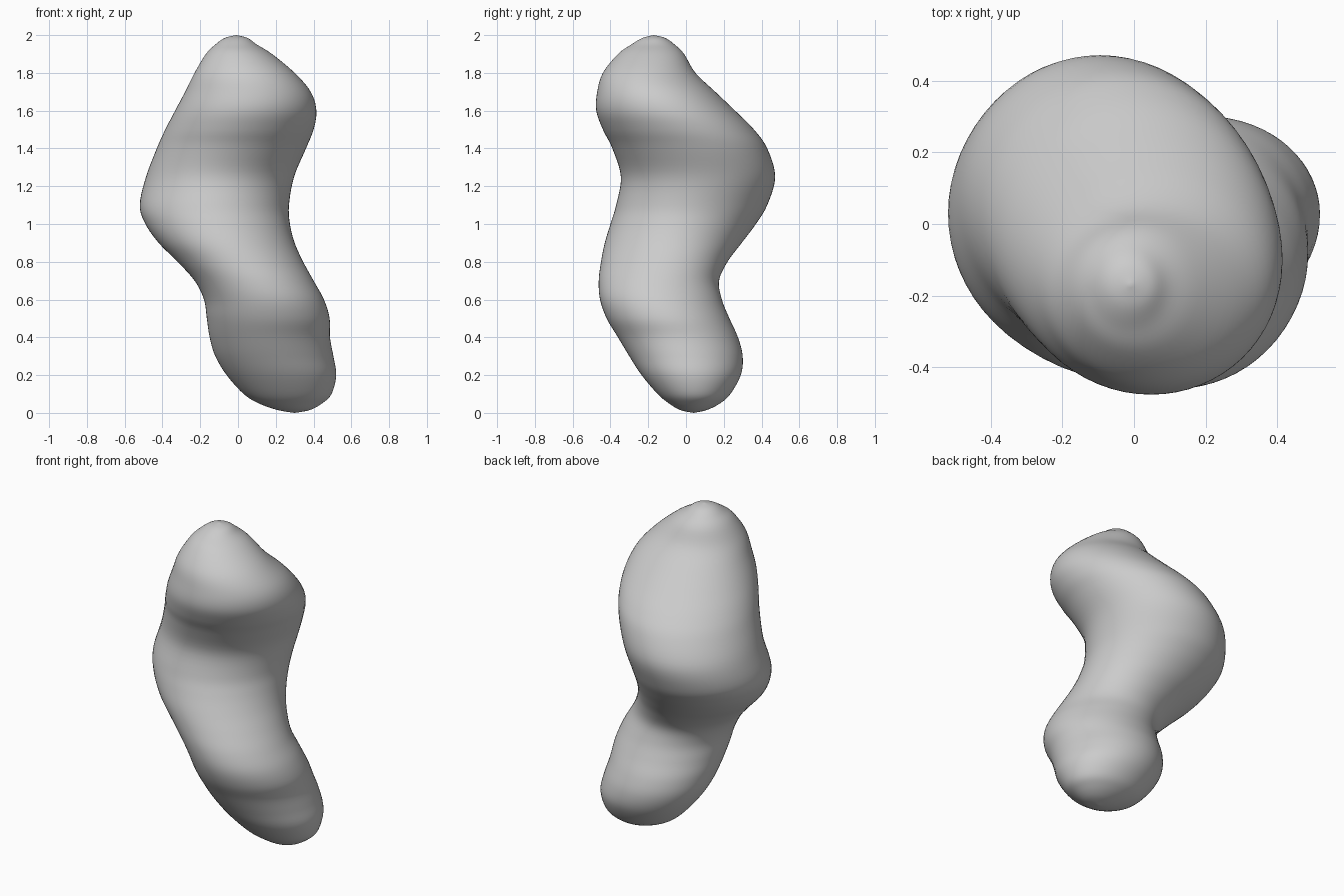
import bpy, bmesh, math

if "Cube" in bpy.data.objects:
    bpy.data.objects.remove(bpy.data.objects["Cube"])

# Body outline by height: z, x min, x max, y min, y max
SECTIONS = [
    (0.00, 0.30, 0.30, 0.04, 0.04),
    (0.015, 0.21, 0.38, -0.03, 0.11),
    (0.05, 0.11, 0.445, -0.09, 0.18),
    (0.10, 0.03, 0.495, -0.15, 0.235),
    (0.20, -0.06, 0.52, -0.235, 0.29),
    (0.30, -0.12, 0.505, -0.30, 0.30),
    (0.40, -0.15, 0.487, -0.36, 0.275),
    (0.50, -0.165, 0.485, -0.42, 0.23),
    (0.60, -0.18, 0.455, -0.455, 0.19),
    (0.70, -0.23, 0.40, -0.462, 0.175),
    (0.80, -0.32, 0.345, -0.45, 0.22),
    (0.90, -0.42, 0.30, -0.43, 0.295),
    (1.00, -0.49, 0.275, -0.40, 0.37),
    (1.10, -0.52, 0.27, -0.37, 0.43),
    (1.25, -0.487, 0.297, -0.345, 0.472),
    (1.40, -0.43, 0.36, -0.39, 0.43),
    (1.50, -0.385, 0.40, -0.44, 0.36),
    (1.60, -0.333, 0.415, -0.475, 0.26),
    (1.70, -0.28, 0.385, -0.47, 0.155),
    (1.80, -0.23, 0.30, -0.44, 0.05),
    (1.90, -0.17, 0.18, -0.36, -0.01),
    (1.95, -0.12, 0.10, -0.29, -0.06),
    (1.985, -0.07, 0.05, -0.23, -0.11),
    (2.00, -0.01, -0.01, -0.17, -0.17),
]
SIDES, STEPS = 64, 5


def spline(p, q, r, s, t):
    """Catmull-Rom blend between q and r."""
    return tuple(0.5 * (2 * b + (c - a) * t + (2 * a - 5 * b + 4 * c - d) * t * t
                        + (3 * b - a - 3 * c + d) * t ** 3)
                 for a, b, c, d in zip(p, q, r, s))


# Smooth list of sections between the two tips
rows = []
last = len(SECTIONS) - 1
for i in range(last):
    quad = [SECTIONS[min(max(i + k, 0), last)] for k in (-1, 0, 1, 2)]
    rows += [spline(*quad, j / STEPS) for j in range(STEPS)]

# Loft round rings and close both tips
bm = bmesh.new()
rings = []
for z, x0, x1, y0, y1 in rows[1:]:
    ring = []
    for k in range(SIDES):
        a = 2 * math.pi * k / SIDES
        ring.append(bm.verts.new(((x0 + x1) / 2 + (x1 - x0) / 2 * math.cos(a),
                                  (y0 + y1) / 2 + (y1 - y0) / 2 * math.sin(a), max(z, 0))))
    rings.append(ring)


def tip(section):
    z, x, _, y, _ = section
    return bm.verts.new((x, y, z))


bottom, top = tip(SECTIONS[0]), tip(SECTIONS[-1])
for k in range(SIDES):
    n = (k + 1) % SIDES
    bm.faces.new((bottom, rings[0][n], rings[0][k]))
    bm.faces.new((top, rings[-1][k], rings[-1][n]))
    for low, high in zip(rings, rings[1:]):
        bm.faces.new((low[k], low[n], high[n], high[k]))
for f in bm.faces:
    f.smooth = True
bmesh.ops.recalc_face_normals(bm, faces=bm.faces)
mesh = bpy.data.meshes.new("twisted_body")
bm.to_mesh(mesh)
bm.free()
body = bpy.data.objects.new("twisted_body", mesh)
bpy.context.collection.objects.link(body)
